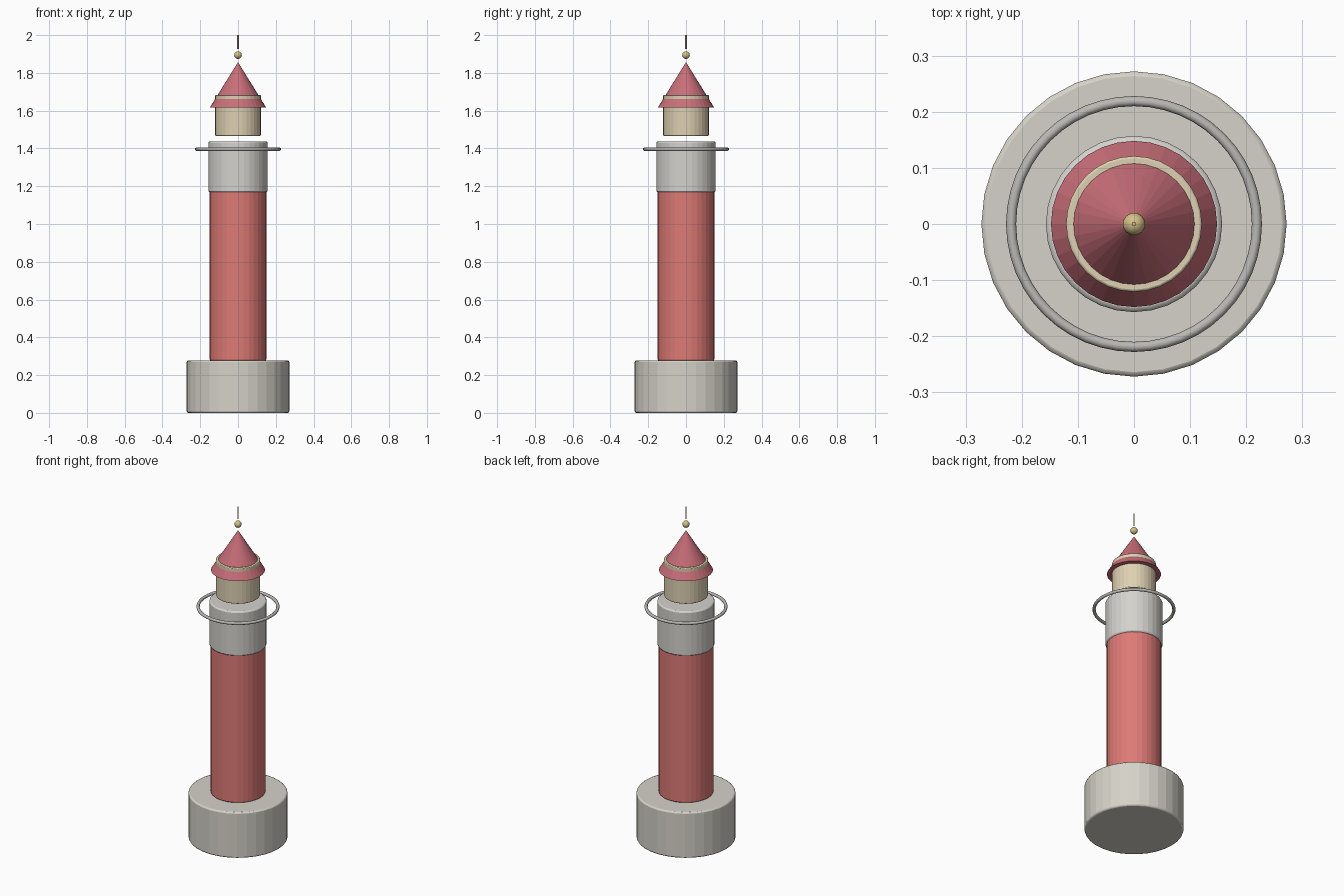
import bpy

cube = bpy.data.objects.get("Cube")
if cube:
    bpy.data.objects.remove(cube, do_unlink=True)

SIDES = 32


def material(name, r, g, b):
    """Flat material from 0-255 display values, stored as linear."""
    def linear(c):
        c /= 255
        return c / 12.92 if c <= 0.04045 else ((c + 0.055) / 1.055) ** 2.4
    colour = (linear(r), linear(g), linear(b), 1)
    mat = bpy.data.materials.new(name)
    mat.use_nodes = True
    mat.diffuse_color = colour
    mat.node_tree.nodes["Principled BSDF"].inputs["Base Color"].default_value = colour
    return mat


stone = material("warm stone", 213, 210, 200)
plaster = material("pale grey plaster", 212, 210, 205)
red = material("tower red", 222, 122, 117)
roof_red = material("roof rose", 200, 110, 120)
cream = material("lantern cream", 222, 208, 178)
brass = material("brass", 212, 192, 136)
rail_grey = material("rail grey", 185, 184, 180)


def finish(name, mat, angle=0.6):
    obj = bpy.context.object
    obj.name = name
    obj.data.materials.append(mat)
    bpy.ops.object.shade_smooth_by_angle(angle=angle)
    return obj


def drum(name, radius, bottom, top, mat, bevel=0.0):
    """Upright cylinder between two heights, with softened rims."""
    bpy.ops.mesh.primitive_cylinder_add(
        vertices=SIDES, radius=radius, depth=top - bottom,
        location=(0, 0, (bottom + top) / 2))
    obj = finish(name, mat, angle=0.1)
    if bevel:
        mod = obj.modifiers.new("soft rims", 'BEVEL')
        mod.width = bevel
        mod.segments = 2
        mod.limit_method = 'ANGLE'
    return obj


# Masonry: foundation, shaft and gallery drum
drum("foundation", 0.272, 0.0, 0.277, stone, 0.008)
drum("tower_shaft", 0.15, 0.277, 1.175, red, 0.006)
drum("gallery_drum", 0.157, 1.168, 1.437, plaster, 0.008)

# Gallery rail
bpy.ops.mesh.primitive_torus_add(
    major_radius=0.219, minor_radius=0.009, major_segments=48,
    minor_segments=10, location=(0, 0, 1.396))
finish("gallery_rail", rail_grey, angle=0.8)

# Lantern room, whose upper rim shows through the roof
drum("lantern_room", 0.121, 1.467, 1.683, cream, 0.004)

# Conical roof
bpy.ops.mesh.primitive_cone_add(
    vertices=SIDES, radius1=0.148, radius2=0, depth=0.239,
    location=(0, 0, 1.7375))
finish("roof", roof_red, angle=0.1)

# Finial ball and spire
bpy.ops.mesh.primitive_uv_sphere_add(
    segments=24, ring_count=12, radius=0.02, location=(0, 0, 1.894))
finish("finial_ball", brass)
drum("spire", 0.004, 1.926, 2.0, brass)
